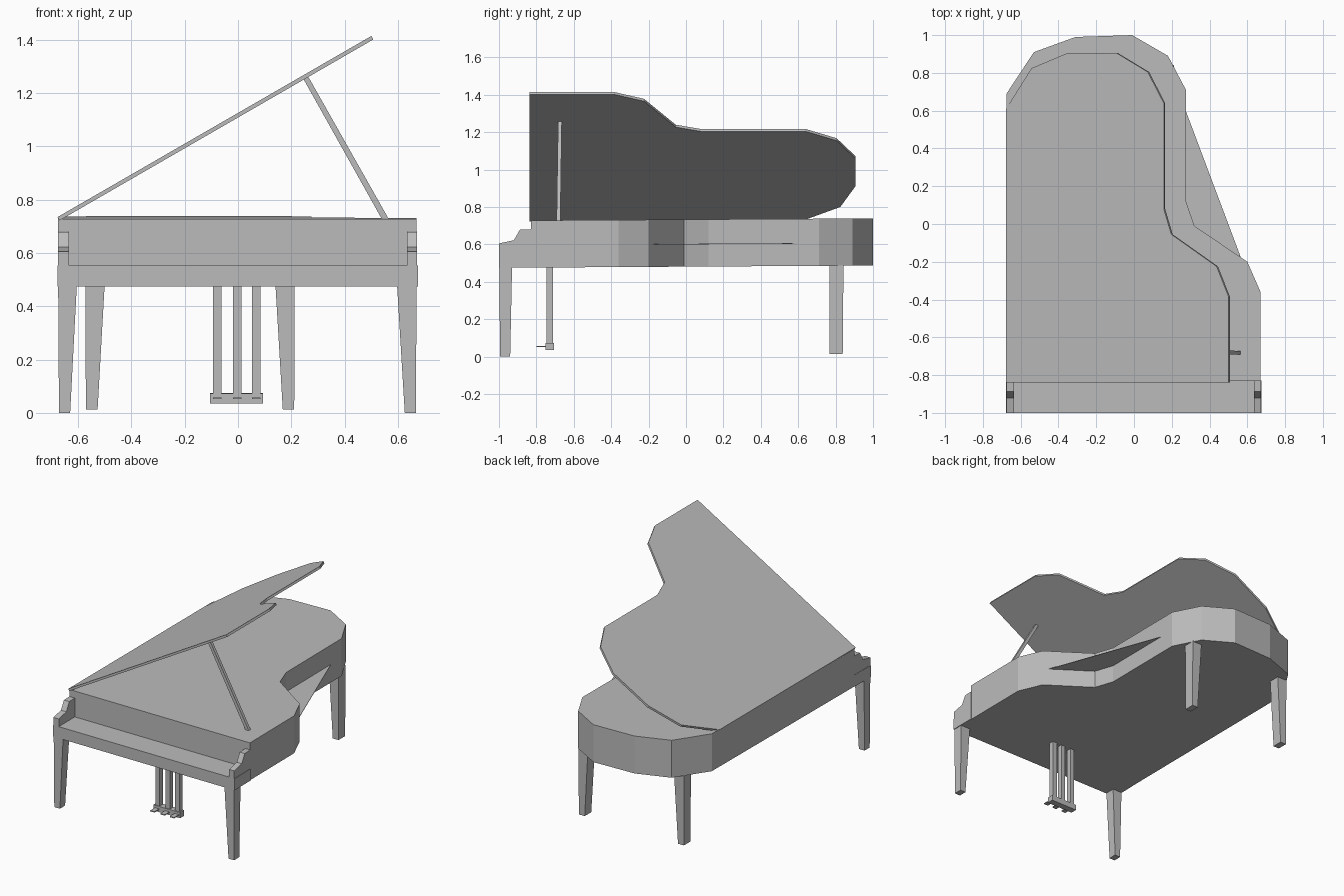
import bpy
import bmesh
from mathutils import Vector

cube = bpy.data.objects.get("Cube")
if cube:
    bpy.data.objects.remove(cube, do_unlink=True)

grey = bpy.data.materials.new("plain_grey")
grey.use_nodes = True
COLOUR = (0.5, 0.5, 0.5, 1)
grey.diffuse_color = COLOUR
grey.node_tree.nodes["Principled BSDF"].inputs["Base Color"].default_value = COLOUR

TILT = 0.006  # the case rises slightly towards the tail


def loft(name, lower, upper, tilt=True):
    """Closed solid between two matching loops of points."""
    bm = bmesh.new()
    rings = []
    for loop in (lower, upper):
        ring = []
        for x, y, z in loop:
            ring.append(bm.verts.new((x, y, z + (TILT * (y + 1) if tilt else 0))))
        rings.append(ring)
    a, b = rings
    bm.faces.new(a)
    bm.faces.new(b)
    for i in range(len(a)):
        j = (i + 1) % len(a)
        bm.faces.new((a[i], a[j], b[j], b[i]))
    bmesh.ops.recalc_face_normals(bm, faces=bm.faces)
    mesh = bpy.data.meshes.new(name)
    bm.to_mesh(mesh)
    bm.free()
    mesh.materials.append(grey)
    obj = bpy.data.objects.new(name, mesh)
    bpy.context.collection.objects.link(obj)
    return obj


def rect(x0, x1, y0, y1, z):
    return [(x0, y0, z), (x1, y0, z), (x1, y1, z), (x0, y1, z)]


def box(name, x0, x1, y0, y1, z0, z1, tilt=True):
    return loft(name, rect(x0, x1, y0, y1, z0), rect(x0, x1, y0, y1, z1), tilt)


def slab(name, outline, z0, z1):
    return loft(name, [(x, y, z0) for x, y in outline], [(x, y, z1) for x, y in outline])


# Curved case
case = [(-0.675, -0.83), (-0.675, 0.69), (-0.53, 0.91), (-0.31, 0.99), (-0.01, 1.0),
        (0.18, 0.89), (0.275, 0.71), (0.275, 0.12), (0.32, -0.01), (0.6, -0.2),
        (0.67, -0.36), (0.67, -0.83)]
slab("case", case, 0.475, 0.727)

# Thin soundboard corner showing outside the bend
slab("soundboard_corner", [(0.27, 0.61), (0.565, -0.175), (0.32, -0.03), (0.27, 0.12)], 0.594, 0.597)

# Raised lid, hinged on the right edge
lid = [(-0.67, -0.838), (-0.67, 0.61), (-0.535, 0.825), (-0.345, 0.905), (-0.085, 0.905),
       (0.08, 0.805), (0.165, 0.64), (0.165, 0.08), (0.205, -0.055), (0.445, -0.225),
       (0.508, -0.385), (0.508, -0.838)]
under = [Vector((x, y, 0.722 + (x + 0.67) * 0.577)) for x, y in lid]
loft("lid", under, [p + Vector((-0.0075, 0, 0.013)) for p in under], tilt=False)

# Lid prop
loft("lid_prop", rect(0.543, 0.569, -0.692, -0.672, 0.722),
     rect(0.243, 0.266, -0.684, -0.664, 1.258), tilt=False)

# Keybed and cheeks
box("keybed", -0.677, 0.675, -1, -0.828, 0.475, 0.553)
cheek = [(-1, 0.55), (-1, 0.605), (-0.92, 0.622), (-0.888, 0.678), (-0.828, 0.68), (-0.828, 0.55)]
for side, x0, x1 in (("right", -0.675, -0.635), ("left", 0.635, 0.672)):
    loft(side + "_cheek", [(x0, y, z) for y, z in cheek], [(x1, y, z) for y, z in cheek])

# Tapered legs: top x range, foot x range
legs = {
    "front_right_leg": ((-0.675, -0.605), (-0.672, -0.63), True),
    "front_left_leg": ((0.597, 0.67), (0.626, 0.668), True),
    "back_right_leg": ((-0.573, -0.5), (-0.571, -0.527), False),
    "back_left_leg": ((0.14, 0.213), (0.168, 0.211), False),
}
for name, (top, foot, front) in legs.items():
    top_y, foot_y = ((-0.997, -0.93), (-0.995, -0.94)) if front else ((0.766, 0.842), (0.768, 0.838))
    loft(name, rect(*foot, *foot_y, 0.003 if not front else 0.0), rect(*top, *top_y, 0.48))

# Pedal lyre
box("pedal_box", -0.105, 0.093, -0.75, -0.706, 0.034, 0.072)
for label, x in (("right", -0.078), ("middle", -0.002), ("left", 0.068)):
    box(label + "_lyre_post", x - 0.016, x + 0.016, -0.745, -0.71, 0.07, 0.48)
    box(label + "_pedal", x - 0.016, x + 0.016, -0.8, -0.748, 0.05, 0.056)
